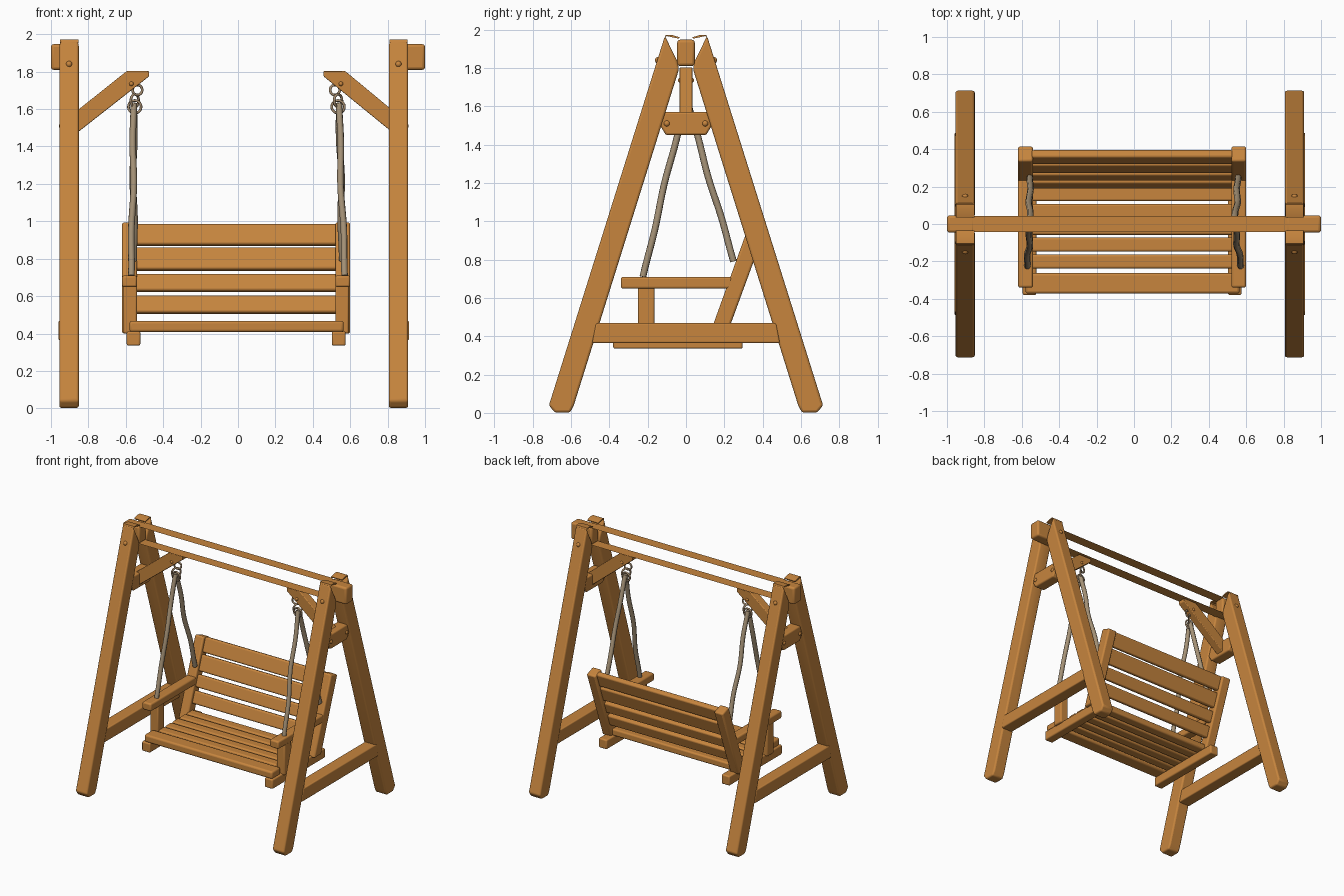
import bpy, bmesh, math
from mathutils import Vector, Matrix

if "Cube" in bpy.data.objects:
    bpy.data.objects.remove(bpy.data.objects["Cube"])


def material(name, rgb):
    m = bpy.data.materials.new(name)
    m.diffuse_color = (*rgb, 1)
    m.use_nodes = True
    m.node_tree.nodes["Principled BSDF"].inputs["Base Color"].default_value = m.diffuse_color
    return m


WOOD = material("warm wood", (0.57, 0.235, 0.048))
ROPE = material("tan rope", (0.38, 0.29, 0.185))
METAL = material("dull metal", (0.40, 0.28, 0.17))


def finish(name, bm, mat, bevel=0.0):
    bmesh.ops.recalc_face_normals(bm, faces=bm.faces)
    me = bpy.data.meshes.new(name)
    bm.to_mesh(me)
    bm.free()
    ob = bpy.data.objects.new(name, me)
    bpy.context.collection.objects.link(ob)
    me.materials.append(mat)
    if bevel:
        b = ob.modifiers.new("rounded edges", 'BEVEL')
        b.width, b.segments = bevel, 3
        b.limit_method, b.angle_limit = 'ANGLE', math.radians(25)
    bpy.ops.object.select_all(action='DESELECT')
    bpy.context.view_layer.objects.active = ob
    ob.select_set(True)
    bpy.ops.object.shade_smooth_by_angle(angle=math.radians(35))
    return ob


def prism(name, pts, axis, lo, hi, bevel=0.01):
    """Extrude a profile: axis 'x' takes (y, z) points, axis 'y' takes (x, z)."""
    bm = bmesh.new()
    at = (lambda p, d: (d, p[0], p[1])) if axis == 'x' else (lambda p, d: (p[0], d, p[1]))
    a = [bm.verts.new(at(p, lo)) for p in pts]
    b = [bm.verts.new(at(p, hi)) for p in pts]
    bm.faces.new(a)
    bm.faces.new(b[::-1])
    for i in range(len(pts)):
        j = (i + 1) % len(pts)
        bm.faces.new((a[i], b[i], b[j], a[j]))
    return finish(name, bm, WOOD, bevel)


def box(name, x, y, z, bevel=0.01):
    return prism(name, [(y[0], z[0]), (y[1], z[0]), (y[1], z[1]), (y[0], z[1])],
                 'x', min(x), max(x), bevel)


def sheet(name, corners):
    bm = bmesh.new()
    bm.faces.new([bm.verts.new(c) for c in corners])
    return finish(name, bm, WOOD)


def bolt(name, pos, r):
    bm = bmesh.new()
    bmesh.ops.create_uvsphere(bm, u_segments=14, v_segments=8, radius=r,
                              matrix=Matrix.Translation(pos))
    return finish(name, bm, WOOD)


def tube(name, pts, r, mat, cyclic=False):
    cu = bpy.data.curves.new(name, 'CURVE')
    cu.dimensions = '3D'
    cu.bevel_depth, cu.bevel_resolution, cu.use_fill_caps = r, 2, True
    sp = cu.splines.new('POLY')
    sp.points.add(len(pts) - 1)
    for p, q in zip(sp.points, pts):
        p.co = (*q, 1)
    sp.use_cyclic_u = cyclic
    cu.materials.append(mat)
    ob = bpy.data.objects.new(name, cu)
    bpy.context.collection.objects.link(ob)


def ring(name, c, r, wire, tilt):
    pts = []
    for i in range(20):
        a = i * math.tau / 20
        h = r * math.cos(a)
        pts.append((c[0] + h * math.cos(tilt), c[1] + h * math.sin(tilt), c[2] + r * math.sin(a)))
    tube(name, pts, wire, METAL, True)


def rope(name, a, b, sway):
    """Hanging rope from a to b with a slight wobble."""
    a, b = Vector(a), Vector(b)
    pts = []
    for i in range(41):
        t = i / 40
        w = math.sin(t * 10) * math.sin(math.pi * t)
        pts.append(a.lerp(b, t) + Vector((sway * w, 0.005 * w, 0)))
    tube(name, pts, 0.0175, ROPE)


# top beam: solid ends, open-sided middle with only top and bottom boards
box("beam_end", (-0.85, -1.0), (-0.046, 0.046), (1.81, 1.947), 0.015)
box("beam_end", (0.81, 1.0), (-0.046, 0.046), (1.81, 1.947), 0.015)
for z in (1.947, 1.81):
    sheet("beam_board", [(-0.86, -0.043, z), (0.82, -0.043, z), (0.82, 0.043, z), (-0.86, 0.043, z)])

LEG = [(-0.715, 0.04), (-0.685, 0.002), (-0.605, 0.002), (-0.585, 0.04),
       (-0.036, 1.795), (-0.048, 1.84), (-0.11, 1.967)]
CAP = [(-0.112, 1.955), (-0.1, 1.966), (-0.036, 1.952), (-0.034, 1.96), (-0.075, 1.972), (-0.105, 1.972)]

for s in (-1, 1):
    leg_x = -0.903 if s < 0 else 0.858
    seat_x = -0.01  # the bench hangs slightly left of centre

    # A-frame legs with end caps and bolts
    for f in (-1, 1):
        prism("leg", [(-f * y, z) for y, z in LEG], 'x', leg_x - 0.052, leg_x + 0.052, 0.012)
        prism("leg_cap", [(-f * y, z) for y, z in CAP], 'x', leg_x - 0.049, leg_x + 0.049, 0)
        bolt("leg_bolt", (leg_x, f * 0.145, 1.84), 0.017)
        bolt("plate_bolt", (leg_x + s * 0.038, f * 0.1, 1.51), 0.017)
        bolt("brace_bolt", (s * 0.56 + seat_x, f * 0.031, 1.735), 0.012)

    # lower crossbar and upper tie plate
    prism("crossbar", [(-0.49, 0.365), (0.49, 0.365), (0.47, 0.468), (-0.47, 0.468)],
          'x', leg_x + s * 0.007 - 0.05, leg_x + s * 0.007 + 0.05, 0.008)
    prism("tie_plate", [(-0.11, 1.57), (0.11, 1.57), (0.135, 1.5), (0.105, 1.45),
                        (-0.105, 1.45), (-0.135, 1.5)], 'x', leg_x - 0.045, leg_x + 0.045)

    # diagonal brace to the beam
    k = -1 if s < 0 else 0.963
    prism("brace", [(k * x, z) for x, z in [(0.9, 1.56), (0.9, 1.465), (0.87, 1.465), (0.475, 1.775),
                                            (0.475, 1.803), (0.595, 1.803)]], 'y', -0.033, 0.033, 0.005)

    # hanging eye, links and ropes
    hx = -0.538 if s < 0 else 0.518
    lx = -0.552 if s < 0 else 0.535
    tube("eye_shaft", [(hx, 0, 1.77), (hx, 0, 1.73)], 0.008, METAL)
    ring("eye_ring", (hx, 0, 1.702), 0.027, 0.007, 0.3)
    ring("chain_link", (lx, 0, 1.645), 0.034, 0.007, 0.9)
    ring("lower_link", (lx, 0, 1.612), 0.034, 0.007, 0.0)
    rope("front_rope", (lx + s * 0.005, -0.003, 1.63), (s * 0.57, -0.225, 0.71), s * 0.006)
    rope("back_rope", (lx + s * 0.005, 0.005, 1.63), (s * 0.557, 0.248, 0.79), -s * 0.006)

    # seat side: bottom rail, arm post, arm, back post
    def side(a, b):
        return (s * a + seat_x, s * b + seat_x)
    box("seat_rail", side(0.512, 0.585), (-0.38, 0.295), (0.335, 0.412))
    box("arm_post", side(0.53, 0.603), (-0.25, -0.165), (0.4, 0.66))
    box("armrest", side(0.53, 0.61), (-0.34, 0.24), (0.648, 0.71), 0.012)
    px = side(0.53, 0.61)
    prism("back_post", [(0.12, 0.40), (0.21, 0.40), (0.418, 0.967), (0.335, 0.997)],
          'x', min(px), max(px), 0.012)

# seat slats
box("front_seat_slat", (-0.58, 0.565), (-0.372, -0.262), (0.408, 0.468), 0.014)
for i in range(5):
    y = -0.2 + i * 0.09
    box("seat_slat", (-0.55, 0.53), (y - 0.038, y + 0.038), (0.408, 0.462), 0.012)

# leaning back slats
for z0, z1 in ((0.868, 0.985), (0.735, 0.86), (0.622, 0.718), (0.505, 0.602)):
    c, h = (z0 + z1) / 2, (z1 - z0) / 2
    ob = box("back_slat", (-0.55, 0.53), (-0.022, 0.022), (-h, h), 0.012)
    ob.location = (0, 0.193 + 0.36 * (c - 0.47), c)
    ob.rotation_euler.x = -math.atan(0.36)
